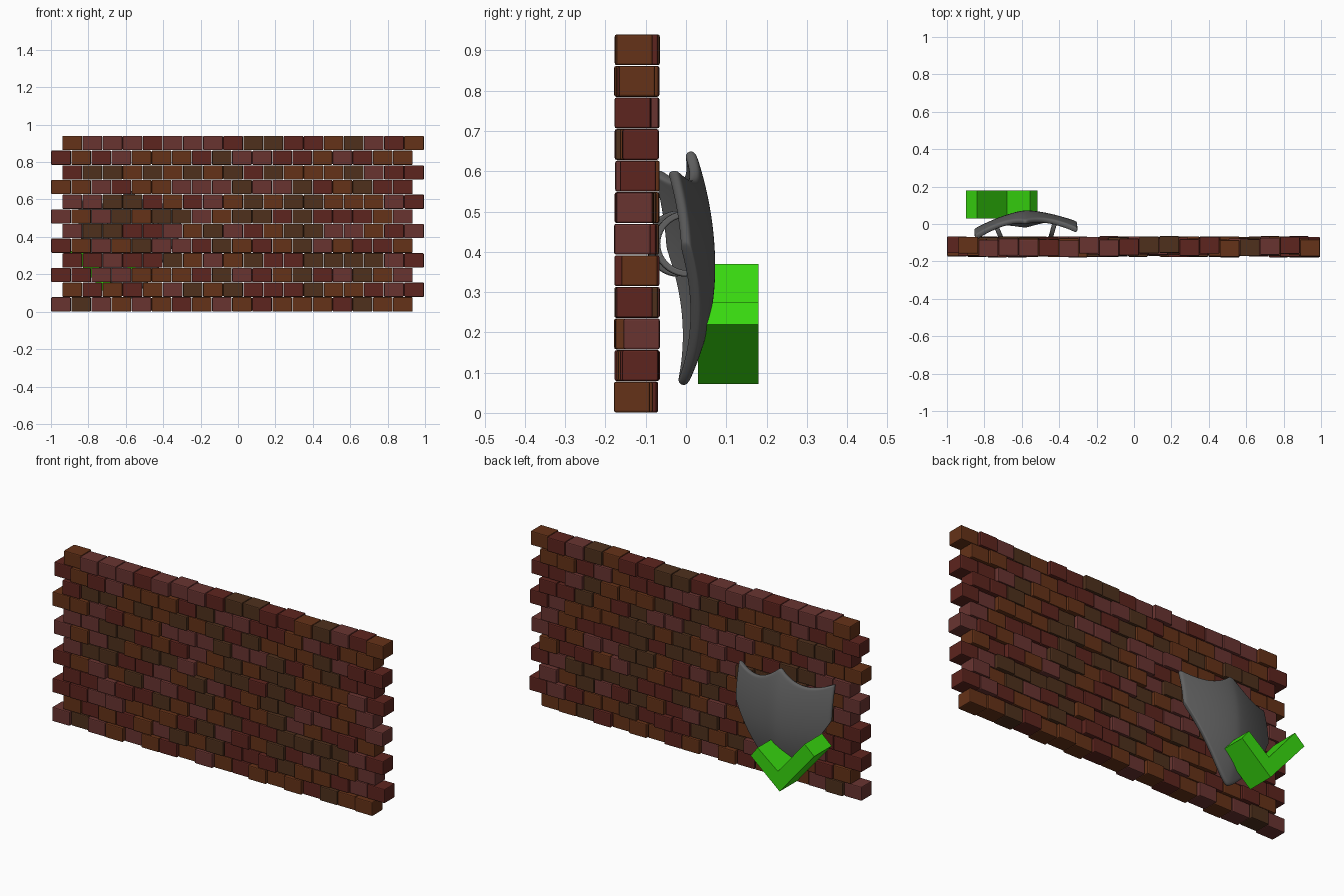
import bpy, bmesh, math, random
from mathutils import Matrix, Vector

if "Cube" in bpy.data.objects:
    bpy.data.objects.remove(bpy.data.objects["Cube"])

random.seed(4)


def material(name, rgb):
    m = bpy.data.materials.new(name)
    m.diffuse_color = (*rgb, 1)
    m.use_nodes = True
    m.node_tree.nodes["Principled BSDF"].inputs["Base Color"].default_value = m.diffuse_color
    return m


def make_object(name, bm, mats):
    me = bpy.data.meshes.new(name)
    bm.to_mesh(me)
    bm.free()
    ob = bpy.data.objects.new(name, me)
    bpy.context.collection.objects.link(ob)
    for m in mats:
        me.materials.append(m)
    return ob


def smooth(ob, angle=60):
    bpy.ops.object.select_all(action='DESELECT')
    ob.select_set(True)
    bpy.context.view_layer.objects.active = ob
    bpy.ops.object.shade_smooth_by_angle(angle=math.radians(angle))


brick_mats = [material("brick_rose", (.14, .034, .03)),
              material("brick_red", (.11, .018, .013)),
              material("brick_orange", (.13, .032, .009)),
              material("brick_brown", (.077, .03, .012))]
green = material("bright_green", (.04, .7, .005))
steel = material("dark_steel", (.12, .12, .12))

# Brick wall: staggered courses, each brick pushed in or out a little
ROWS, COLS, PITCH_X, PITCH_Z = 12, 18, .1075, .0784
bm = bmesh.new()
for r in range(ROWS):
    left = -1 if r % 2 == 0 else -.94
    for c in range(COLS):
        centre = Vector((left + (c + .5) * PITCH_X,
                         -.122 + random.uniform(-.012, .012),
                         (r + .5) * PITCH_Z))
        box = bmesh.ops.create_cube(bm, size=1, matrix=Matrix.Translation(centre)
                                    @ Matrix.Diagonal((.1055, .09, .0765, 1)))
        kind = random.randrange(4)
        for f in {f for v in box["verts"] for f in v.link_faces}:
            f.material_index = kind
wall = make_object("brick_wall", bm, brick_mats)
bev = wall.modifiers.new("soft_edges", 'BEVEL')
bev.width, bev.segments = .005, 2

# Shield: curved plate following top and bottom outlines
HALF, N, M = .28, 28, 20


def shield_point(s, t):
    a, u = abs(s), s * HALF
    bottom = .06 + .36 * a ** 1.35
    top = .58 + (.08 * (1 - a / .6) ** 2 if a < .6 else .027 * ((a - .6) / .4) ** 2)
    z = bottom + (top - bottom) * t
    ridge = .073 - (.073 * ((.36 - z) / .3) ** 2 if z < .36 else .04 * ((z - .36) / .26) ** 2)
    return Vector((u, ridge - .54 * abs(u) ** 1.5, z))


bm = bmesh.new()
grid = [[bm.verts.new(shield_point(2 * i / N - 1, j / M)) for j in range(M + 1)]
        for i in range(N + 1)]
for i in range(N):
    for j in range(M):
        bm.faces.new((grid[i][j], grid[i][j + 1], grid[i + 1][j + 1], grid[i + 1][j]))
place = Matrix.Translation((-.58, 0, 0)) @ Matrix.Rotation(math.radians(4), 4, 'Z')
shield = make_object("shield", bm, [steel])
shield.matrix_world = place
sol = shield.modifiers.new("thickness", 'SOLIDIFY')
sol.thickness, sol.offset = .028, -1
shield.modifiers.new("rounding", 'SUBSURF').levels = 2
shield.modifiers["rounding"].render_levels = 2
smooth(shield, 180)

# Arm straps: half rings on the inner side of the shield
for side, name in ((-1, "left_strap"), (1, "right_strap")):
    bm = bmesh.new()
    rings, steps = [], 20
    for k in range(steps + 1):
        ang = math.pi * k / steps
        ring = []
        for dx, rad in ((-.013, .066), (.013, .066), (.013, .082), (-.013, .082)):
            back = rad * math.sin(ang)
            ring.append(bm.verts.new((side * (.155 - .35 * back) + dx,
                                      -.008 - back, .42 + rad * math.cos(ang))))
        rings.append(ring)
    for a, b in zip(rings, rings[1:]):
        for q in range(4):
            bm.faces.new((a[q], a[(q + 1) % 4], b[(q + 1) % 4], b[q]))
    bm.faces.new(rings[0])
    bm.faces.new(rings[-1][::-1])
    bmesh.ops.recalc_face_normals(bm, faces=bm.faces)
    strap = make_object(name, bm, [steel])
    strap.matrix_world = place
    b = strap.modifiers.new("soft_edges", 'BEVEL')
    b.width, b.segments = .004, 2
    smooth(strap, 40)

# Check mark: flat profile extruded along y
profile = [(-.69, .072), (-.515, .22), (-.557, .275), (-.68, .178), (-.84, .37), (-.898, .318)]
bm = bmesh.new()
face = bm.faces.new([bm.verts.new((x, .03, z)) for x, z in profile])
ext = bmesh.ops.extrude_face_region(bm, geom=[face])
bmesh.ops.translate(bm, vec=(0, .15, 0),
                    verts=[g for g in ext["geom"] if isinstance(g, bmesh.types.BMVert)])
bmesh.ops.recalc_face_normals(bm, faces=bm.faces)
make_object("check_mark", bm, [green])
